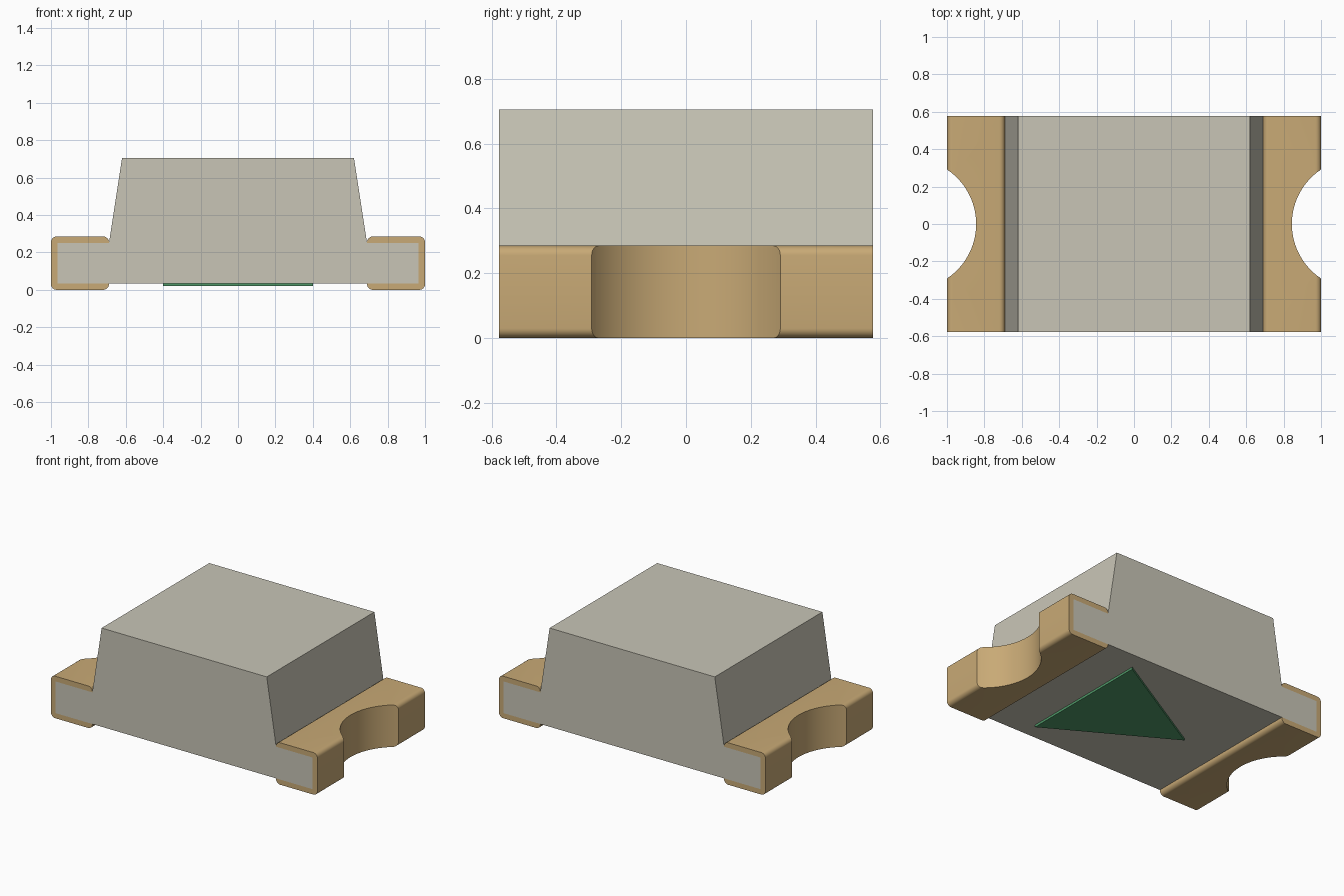
import bpy
import bmesh
import math

cube = bpy.data.objects.get("Cube")
if cube:
    bpy.data.objects.remove(cube, do_unlink=True)

HALF_Y = 0.577      # half depth of the whole part
PLATE = 0.035       # plating thickness
TOP = 0.285         # terminal height
INNER = 0.69        # where terminals meet the lens
NOTCH_X, NOTCH_R = 1.194, 0.35


def material(name, rgb):
    m = bpy.data.materials.new(name)
    m.use_nodes = True
    m.diffuse_color = (*rgb, 1)
    m.node_tree.nodes["Principled BSDF"].inputs["Base Color"].default_value = (*rgb, 1)
    return m


resin = material("pale grey resin", (0.58, 0.56, 0.47))
gold = material("gold plating", (0.58, 0.40, 0.18))
green = material("green paint", (0.08, 0.32, 0.14))


def prism(name, points, depth, mat=None):
    """Extrude a closed outline along the vector depth."""
    bm = bmesh.new()
    face = bm.faces.new([bm.verts.new(p) for p in points])
    new = bmesh.ops.extrude_face_region(bm, geom=[face])["geom"]
    bmesh.ops.translate(bm, vec=depth, verts=[v for v in new if isinstance(v, bmesh.types.BMVert)])
    bmesh.ops.recalc_face_normals(bm, faces=bm.faces)
    mesh = bpy.data.meshes.new(name)
    bm.to_mesh(mesh)
    bm.free()
    obj = bpy.data.objects.new(name, mesh)
    bpy.context.collection.objects.link(obj)
    if mat:
        mesh.materials.append(mat)
    return obj


def side_prism(name, profile, half, mat=None):
    return prism(name, [(x, -half, z) for x, z in profile], (0, 2 * half, 0), mat)


def notch_cutter(side, radius):
    steps = 96
    ring = [(side * NOTCH_X + radius * math.cos(math.tau * i / steps),
             radius * math.sin(math.tau * i / steps), -0.2) for i in range(steps)]
    return prism("notch_cutter", ring, (0, 0, 0.8))


def cut(obj, cutter):
    """Subtract the cutter and throw it away."""
    mod = obj.modifiers.new("cut", "BOOLEAN")
    mod.operation = "DIFFERENCE"
    mod.solver = "EXACT"
    mod.object = cutter
    bpy.context.view_layer.objects.active = obj
    bpy.ops.object.modifier_apply(modifier=mod.name)
    bpy.data.objects.remove(cutter, do_unlink=True)


def rounded_rect(x0, x1, z0, z1, r, steps=6):
    corners = [(x1 - r, z1 - r), (x0 + r, z1 - r), (x0 + r, z0 + r), (x1 - r, z0 + r)]
    pts = []
    for k, (cx, cz) in enumerate(corners):
        for i in range(steps + 1):
            a = math.pi / 2 * (k + i / steps)
            pts.append((cx + r * math.cos(a), cz + r * math.sin(a)))
    return pts


# Resin body: board section with the tapered lens on top
half = [(1 - PLATE, PLATE), (1 - PLATE, TOP - PLATE), (INNER, TOP - PLATE), (0.62, 0.705)]
body = side_prism("body", half + [(-x, z) for x, z in reversed(half)], HALF_Y, resin)
for side in (1, -1):
    cut(body, notch_cutter(side, NOTCH_R + PLATE))

# Plated terminals wrapped round both ends, each with a round notch
for side, name in ((1, "left_terminal"), (-1, "right_terminal")):
    outline = rounded_rect(INNER, 1, 0, TOP, 0.03)
    terminal = side_prism(name, [(side * x, z) for x, z in outline], HALF_Y, gold)
    core_x = (0.5, 1 - PLATE)
    core = side_prism("core_cutter", [(side * x, z) for x, z in (
        (core_x[0], PLATE), (core_x[1], PLATE),
        (core_x[1], TOP - PLATE), (core_x[0], TOP - PLATE))], 0.8)
    cut(core, notch_cutter(side, NOTCH_R + PLATE))
    cut(terminal, core)
    cut(terminal, notch_cutter(side, NOTCH_R))
    bpy.ops.object.select_all(action="DESELECT")
    terminal.select_set(True)
    bpy.context.view_layer.objects.active = terminal
    bpy.ops.object.shade_smooth_by_angle(angle=math.radians(30))

# Painted polarity triangle underneath
prism("polarity_mark", [(0.4, 0.46, 0.02), (0.4, -0.46, 0.02), (-0.4, 0, 0.02)],
      (0, 0, PLATE - 0.02), green)
